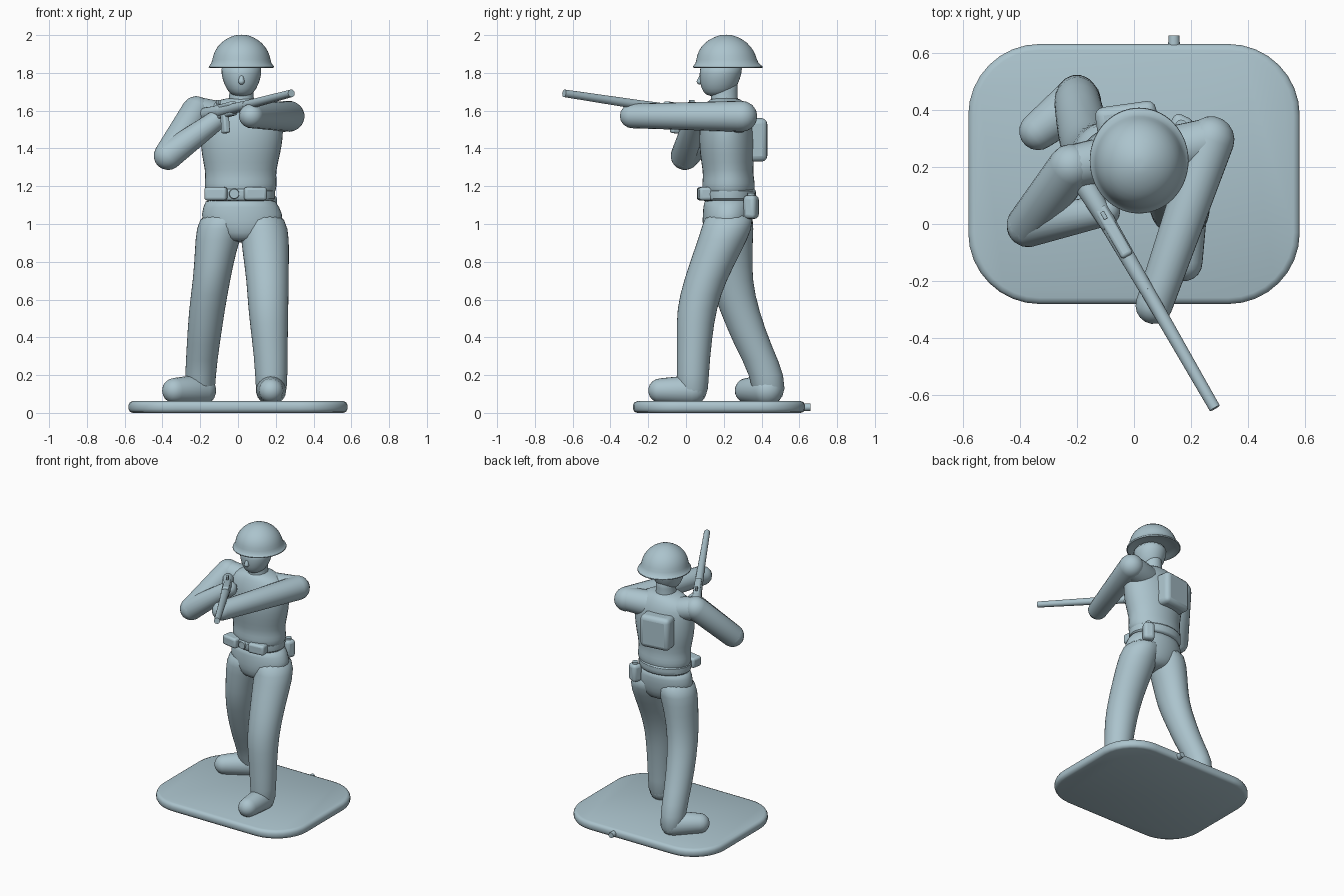
import bpy, bmesh, math
from mathutils import Vector

plastic = bpy.data.materials.new("grey_blue_plastic")
plastic.diffuse_color = (0.41, 0.55, 0.61, 1)


def finish(name, bm, subdiv=0, bevel=0, angle=40):
    bmesh.ops.recalc_face_normals(bm, faces=bm.faces)
    me = bpy.data.meshes.new(name)
    bm.to_mesh(me)
    bm.free()
    ob = bpy.data.objects.new(name, me)
    bpy.context.collection.objects.link(ob)
    me.materials.append(plastic)
    if bevel:
        mod = ob.modifiers.new("bevel", 'BEVEL')
        mod.width, mod.segments = bevel, 3
    if subdiv:
        mod = ob.modifiers.new("subdivision", 'SUBSURF')
        mod.levels = mod.render_levels = subdiv
    bpy.ops.object.select_all(action='DESELECT')
    ob.select_set(True)
    bpy.context.view_layer.objects.active = ob
    bpy.ops.object.shade_smooth_by_angle(angle=math.radians(angle))
    return ob


def skin(name, rings, **kw):
    """Bridge a list of equally sized point rings and cap both ends."""
    bm = bmesh.new()
    loops = [[bm.verts.new(p) for p in ring] for ring in rings]
    n = len(loops[0])
    for a, b in zip(loops, loops[1:]):
        for i in range(n):
            j = (i + 1) % n
            bm.faces.new((a[i], a[j], b[j], b[i]))
    bm.faces.new(loops[0])
    bm.faces.new(loops[-1])
    return finish(name, bm, **kw)


def loft(name, sections, sides=18, subdiv=1, power=1.0):
    """Stack horizontal ellipses given as (x, y, z, rx, ry); power < 1 squares them."""
    rings = []
    for x, y, z, rx, ry in sections:
        ring = []
        for i in range(sides):
            t = math.tau * i / sides
            c, s = math.cos(t), math.sin(t)
            ring.append((x + rx * math.copysign(abs(c) ** power, c),
                         y + ry * math.copysign(abs(s) ** power, s), z))
        rings.append(ring)
    return skin(name, rings, subdiv=subdiv, angle=60)


def limb(name, start, end, r0, r1, rounded=True, sides=22):
    """Tapered tube with round or flat ends."""
    a, b = Vector(start), Vector(end)
    d = (b - a).normalized()
    u = d.orthogonal().normalized()
    v = d.cross(u)
    spans = [(a, r0), (b, r1)]
    if rounded:
        steps = [math.radians(k) for k in (80, 60, 40, 20, 0)]
        spans = [(a - d * r0 * math.sin(t), r0 * math.cos(t)) for t in steps]
        spans += [(b + d * r1 * math.sin(t), r1 * math.cos(t)) for t in reversed(steps)]
    rings = [[c + (u * math.cos(math.tau * i / sides) + v * math.sin(math.tau * i / sides)) * r
              for i in range(sides)] for c, r in spans]
    return skin(name, rings, angle=50)


def box(name, loc, size, bevel, yaw=0, pitch=0):
    bm = bmesh.new()
    bmesh.ops.create_cube(bm, size=1)
    bmesh.ops.scale(bm, vec=size, verts=bm.verts)
    ob = finish(name, bm, bevel=bevel)
    ob.location = loc
    ob.rotation_euler = (math.radians(pitch), 0, math.radians(yaw))
    return ob


# Rounded base plate with a moulding nub on the back edge
def plate_ring(inset, z, r=0.25):
    pts = []
    for k, (sx, sy) in enumerate(((1, 1), (-1, 1), (-1, -1), (1, -1))):
        for i in range(9):
            t = math.radians(90 * k + 90 * i / 8)
            pts.append((sx * (0.58 - r) + (r - inset) * math.cos(t),
                        0.175 + sy * (0.455 - r) + (r - inset) * math.sin(t), z))
    return pts


skin("base_plate", [plate_ring(i, z) for i, z in
     ((0.022, 0.0), (0.007, 0.006), (0, 0.02), (0, 0.042), (0.007, 0.056), (0.022, 0.062))], angle=50)
limb("base_nub", (0.14, 0.60, 0.03), (0.14, 0.66, 0.03), 0.022, 0.019, rounded=False)

# Legs, feet and hips
loft("front_leg", [(.175, .035, .05, .085, .085), (.178, .035, .2, .085, .085),
                   (.168, .045, .4, .097, .095), (.16, .055, .55, .108, .107),
                   (.157, .1, .7, .113, .114), (.147, .165, .85, .125, .128),
                   (.14, .22, .98, .132, .137), (.11, .23, 1.07, .115, .13)])
loft("rear_leg", [(-.2, .44, .05, .08, .088), (-.2, .435, .2, .082, .092),
                  (-.185, .355, .35, .088, .1), (-.165, .28, .55, .097, .105),
                  (-.14, .235, .7, .1, .118), (-.12, .228, .85, .11, .125),
                  (-.095, .225, .98, .13, .135), (-.07, .23, 1.07, .115, .13)])
limb("front_foot", (.175, .03, .12), (.175, -.135, .118), .08, .065)
limb("rear_foot", (-.2, .43, .12), (-.335, .325, .118), .085, .067)
loft("hips", [(.025, .21, .9, .09, .09), (.025, .215, .95, .18, .125),
              (.025, .22, 1.02, .228, .137), (.017, .225, 1.09, .205, .135),
              (.01, .225, 1.15, .18, .132)])

# Torso with jacket hem, neck and head
loft("torso", [(.012, .225, 1.13, .18, .13), (.014, .225, 1.19, .195, .145),
               (.014, .225, 1.24, .193, .138), (.014, .222, 1.28, .19, .135),
               (.015, .218, 1.37, .212, .147), (.02, .215, 1.46, .224, .15),
               (.02, .215, 1.55, .222, .14), (.012, .215, 1.61, .205, .12),
               (.015, .21, 1.65, .14, .095), (.018, .205, 1.67, .07, .07)])
loft("neck", [(.018, .205, 1.6, .085, .085), (.018, .203, 1.65, .068, .072),
              (.018, .203, 1.7, .063, .07), (.018, .2, 1.78, .07, .08)])
loft("head", [(.018, .165, 1.675, .035, .045), (.018, .17, 1.695, .068, .08),
              (.018, .175, 1.74, .093, .102), (.018, .182, 1.79, .108, .113),
              (.018, .19, 1.86, .112, .12)])
limb("nose", (.018, .08, 1.775), (.018, .073, 1.755), .013, .017, sides=12)

# Helmet with flared brim
loft("helmet", [(.018, .22, 1.85, .1, .11), (.018, .22, 1.835, .14, .15),
                (.018, .222, 1.823, .174, .186), (.018, .222, 1.835, .177, .19),
                (.018, .217, 1.848, .158, .165), (.018, .214, 1.89, .153, .159),
                (.018, .212, 1.94, .13, .135), (.018, .212, 1.98, .085, .088),
                (.018, .212, 2.0, .035, .035), (.018, .212, 2.002, .01, .01)], sides=28)

# Belt, pouches, canteen and backpack
loft("belt", [(.01, .225, 1.12, .178, .137), (.01, .225, 1.125, .188, .146),
              (.01, .225, 1.185, .19, .148), (.01, .225, 1.19, .178, .137)], sides=24)
for side, x, yaw in (("right", -.115, -10), ("left", .09, 6)):
    box(side + "_belt_pouch", (x, .105, 1.16), (.12, .08, .07), .015, yaw)
limb("buckle", (-.02, .1, 1.16), (-.02, .07, 1.16), .03, .025, rounded=False)
box("canteen", (.165, .345, 1.09), (.075, .07, .125), .022, -25)
limb("canteen_cap", (.165, .345, 1.14), (.165, .345, 1.165), .02, .02, rounded=False)
box("backpack", (-.025, .36, 1.445), (.215, .12, .23), .03, 8)

# Arms: one straight supporting arm, one bent trigger arm
limb("left_arm", (.27, .295, 1.57), (.07, -.285, 1.572), .082, .065)
limb("left_shoulder", (.12, .25, 1.56), (.26, .29, 1.57), .09, .08)
limb("right_shoulder", (-.1, .225, 1.57), (-.215, .2, 1.595), .08, .077)
limb("right_upper_arm", (-.22, .2, 1.597), (-.37, -.005, 1.362), .08, .076)
limb("right_forearm", (-.37, -.005, 1.362), (-.1, .045, 1.56), .076, .052)

# Rifle
limb("barrel", (.03, -.205, 1.625), (.283, -.645, 1.692), .025, .02, rounded=False)
limb("handguard", (-.09, 0, 1.594), (.045, -.232, 1.629), .03, .025, rounded=False)
box("receiver", (-.07, -.03, 1.6), (.045, .2, .075), .012, 30, -8)
box("magazine", (-.068, -.055, 1.53), (.035, .045, .1), .01, 30, -8)
limb("stock", (-.09, 0, 1.6), (-.185, .16, 1.575), .03, .04)
box("rear_sight", (-.105, .03, 1.645), (.015, .03, .025), .004, 30)
